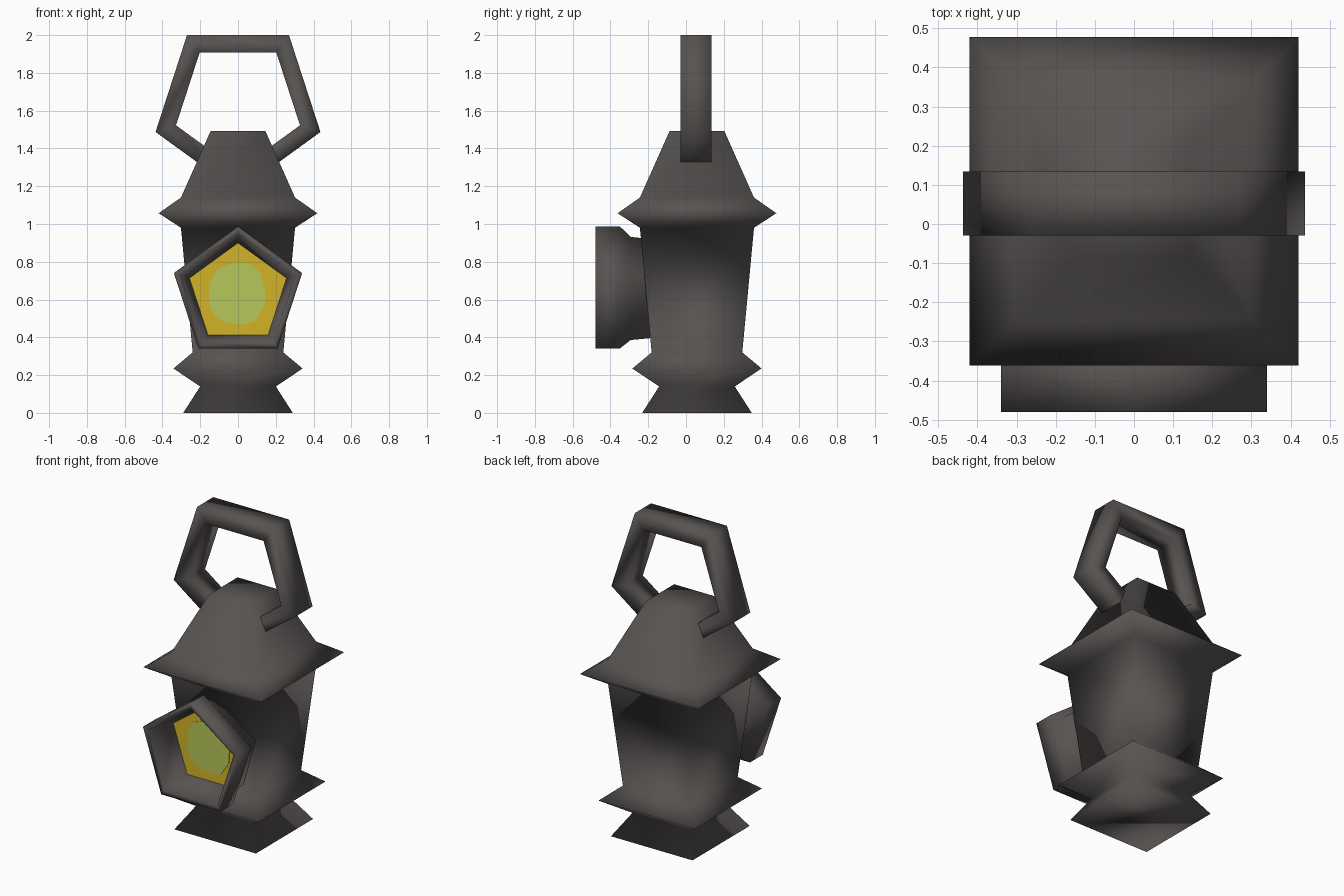
import bpy, bmesh, math
from mathutils import Vector

if "Cube" in bpy.data.objects:
    bpy.data.objects.remove(bpy.data.objects["Cube"])


def material(name, rgb):
    m = bpy.data.materials.new(name)
    m.diffuse_color = (*rgb, 1)
    m.use_nodes = True
    m.node_tree.nodes["Principled BSDF"].inputs["Base Color"].default_value = m.diffuse_color
    return m


IRON = material("dark_iron", (0.095, 0.087, 0.083))
AMBER = material("amber_glass", (0.64, 0.45, 0.02))
GLOW = material("green_glow", (0.47, 0.57, 0.10))


def loft(name, profile, sides, place, start=0.0, closed=False, mats=(IRON,), first_cap=0):
    """Sweep a (radius, offset) profile around an n-sided ring."""
    bm = bmesh.new()
    rings = []
    for r, d in profile:
        angles = [start + 2 * math.pi * i / sides for i in range(sides)]
        rings.append([bm.verts.new(place(r * math.cos(a), r * math.sin(a), d)) for a in angles])
    pairs = list(zip(rings, rings[1:]))
    if closed:
        pairs.append((rings[-1], rings[0]))
    for a, b in pairs:
        for i in range(sides):
            j = (i + 1) % sides
            bm.faces.new((a[i], a[j], b[j], b[i])).smooth = True
    if not closed:
        cap = bm.faces.new(rings[0])
        cap.material_index = first_cap
        cap.smooth = first_cap == 0
        bm.faces.new(rings[-1]).smooth = True
    bmesh.ops.recalc_face_normals(bm, faces=bm.faces)
    mesh = bpy.data.meshes.new(name)
    bm.to_mesh(mesh)
    bm.free()
    for m in mats:
        mesh.materials.append(m)
    ob = bpy.data.objects.new(name, mesh)
    bpy.context.collection.objects.link(ob)
    return ob


# Square body: foot, lower flange, tapered housing, brim and roof
body = [(0.29, 0), (0.20, 0.14), (0.342, 0.235), (0.24, 0.32),
        (0.302, 0.98), (0.42, 1.057), (0.302, 1.14), (0.145, 1.492)]
loft("lantern_body", [(h * math.sqrt(2), z) for h, z in body], 4,
     lambda u, v, d: (u, 0.058 + v, d), math.pi / 4)

# Five-sided carrying handle, its lowest corner sunk in the roof
loft("handle", [(0.459, -0.03), (0.459, 0.134), (0.345, 0.134), (0.345, -0.03)], 5,
     lambda u, v, d: (u, d, 1.629 + v), -math.pi / 2, closed=True)

# Five-sided lamp housing with a recessed amber pane
loft("lamp_housing", [(0.27, -0.29), (0.32, -0.48), (0.357, -0.48), (0.357, -0.35),
                      (0.302, -0.293), (0.285, -0.15)], 5,
     lambda u, v, d: (u, d, 0.63 + v), math.pi / 2, mats=(IRON, AMBER), first_cap=1)

# Irregular rounded glow spot, a thin plate on the pane
spot = [(-0.155, 0.58), (-0.15, 0.69), (-0.11, 0.76), (-0.03, 0.79), (0.06, 0.79), (0.12, 0.74),
        (0.145, 0.64), (0.14, 0.56), (0.09, 0.485), (0.02, 0.467), (-0.07, 0.48), (-0.13, 0.52)]
bm = bmesh.new()
face = bm.faces.new([bm.verts.new((x, -0.289, z)) for x, z in spot])
out = bmesh.ops.extrude_face_region(bm, geom=[face])
bmesh.ops.translate(bm, vec=Vector((0, -0.006, 0)),
                    verts=[g for g in out["geom"] if isinstance(g, bmesh.types.BMVert)])
bmesh.ops.recalc_face_normals(bm, faces=bm.faces)
mesh = bpy.data.meshes.new("glow_spot")
bm.to_mesh(mesh)
bm.free()
mesh.materials.append(GLOW)
bpy.context.collection.objects.link(bpy.data.objects.new("glow_spot", mesh))
